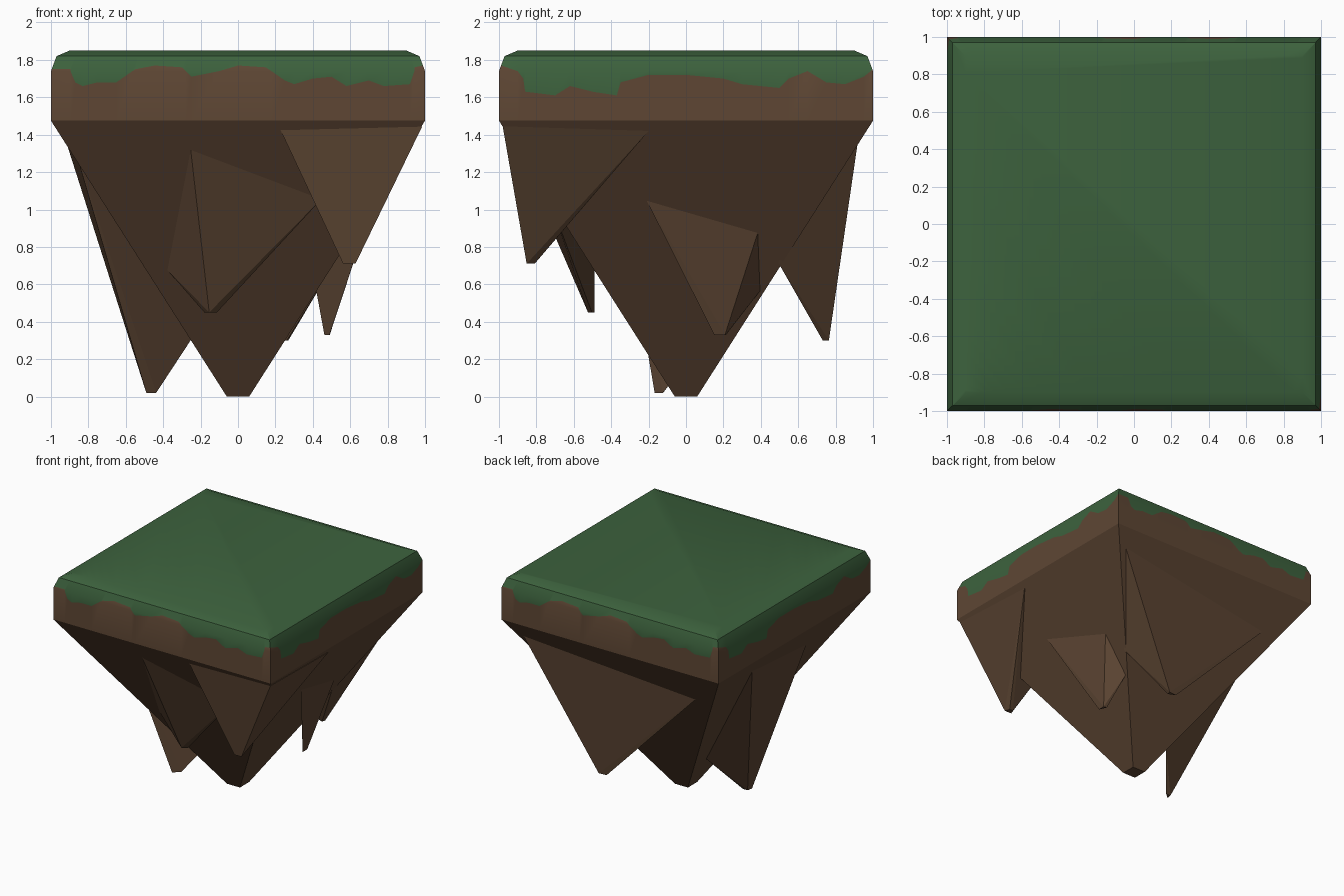
import bpy, bmesh
from mathutils import Vector

if "Cube" in bpy.data.objects:
    bpy.data.objects.remove(bpy.data.objects["Cube"])

def material(name, rgb):
    m = bpy.data.materials.new(name)
    m.diffuse_color = (*rgb, 1)
    m.use_nodes = True
    m.node_tree.nodes["Principled BSDF"].inputs["Base Color"].default_value = m.diffuse_color
    return m

soil = material("soil brown", (0.112, 0.062, 0.034))
grass = material("grass green", (0.046, 0.122, 0.047))

def finish(name, bm, mats):
    bmesh.ops.recalc_face_normals(bm, faces=bm.faces)
    me = bpy.data.meshes.new(name)
    bm.to_mesh(me)
    bm.free()
    for m in mats:
        me.materials.append(m)
    ob = bpy.data.objects.new(name, me)
    bpy.context.collection.objects.link(ob)
    return ob

# Slab: vertical wall, narrow bevel, grass line running round the sides
BASE, EDGE, LIP, TOP = 1.475, 1.74, 1.82, 1.85
front_line = [(-1, 1.75), (-.9, 1.75), (-.87, 1.68), (-.83, 1.66), (-.75, 1.68), (-.65, 1.68),
              (-.55, 1.75), (-.45, 1.77), (-.3, 1.76), (-.25, 1.71), (-.1, 1.74), (0, 1.77),
              (.15, 1.76), (.25, 1.69), (.3, 1.67), (.4, 1.70), (.5, 1.71), (.58, 1.66),
              (.7, 1.69), (.78, 1.66), (.92, 1.67), (.95, 1.76), (1, 1.77)]
right_line = [(-1, 1.77), (-.9, 1.74), (-.87, 1.70), (-.86, 1.63), (-.7, 1.61), (-.62, 1.66),
              (-.5, 1.63), (-.37, 1.61), (-.35, 1.68), (-.2, 1.72), (0, 1.72), (.2, 1.70),
              (.3, 1.67), (.5, 1.65), (.55, 1.70), (.65, 1.74), (.75, 1.68), (.85, 1.67),
              (.95, 1.71), (1, 1.75)]

def split_at_edge(line):
    """Add a point wherever the grass line crosses the bevel edge."""
    out = [line[0]]
    for (a, za), (b, zb) in zip(line, line[1:]):
        if (za - EDGE) * (zb - EDGE) < -1e-9:
            out.append((a + (b - a) * (EDGE - za) / (zb - za), EDGE))
        out.append((b, zb))
    return out

bm = bmesh.new()
cache = {}

def vert(p):
    key = tuple(round(c, 4) for c in p)
    if key not in cache:
        cache[key] = bm.verts.new(key)
    return cache[key]

def face(points, mat):
    vs = list(dict.fromkeys(vert(p) for p in points))
    if len(vs) > 2:
        bm.faces.new(vs).material_index = mat

def side_point(a, z, turn):
    r = 1 - max(0, z - EDGE) * 0.03 / (LIP - EDGE)
    x, y = a * r, -r
    for _ in range(turn):
        x, y = -y, x
    return (x, y, z)

rim = []
for turn in range(4):
    line = split_at_edge(right_line if turn % 2 else front_line)
    for (a, za), (b, zb) in zip(line, line[1:]):
        rows_a = [BASE, min(za, EDGE), max(za, EDGE), LIP]
        rows_b = [BASE, min(zb, EDGE), max(zb, EDGE), LIP]
        mats = [0, 0 if za + zb > 2 * EDGE else 1, 1]
        for i, m in enumerate(mats):
            face([side_point(a, rows_a[i], turn), side_point(b, rows_b[i], turn),
                  side_point(b, rows_b[i + 1], turn), side_point(a, rows_a[i + 1], turn)], m)
        rim.append(side_point(a, LIP, turn))
# Gently raised turf on top
s = 0.9 / 0.97
inner = [(x * s, y * s, TOP) for x, y, z in rim]
for i in range(len(rim)):
    j = (i + 1) % len(rim)
    face([rim[i], rim[j], inner[j], inner[i]], 1)
face(inner, 1)
slab = finish("grass_slab", bm, [soil, grass])
bpy.context.view_layer.objects.active = slab
slab.select_set(True)
bpy.ops.object.shade_smooth_by_angle(angle=0.5)
slab.select_set(False)

def hull(name, points):
    bm = bmesh.new()
    for p in points:
        bm.verts.new(p)
    bmesh.ops.convex_hull(bm, input=bm.verts)
    bmesh.ops.dissolve_limit(bm, angle_limit=0.01, verts=bm.verts, edges=bm.edges)
    return finish(name, bm, [soil])

# Main rock: upside-down pyramid with a blunt tip
hull("main_rock", [(x * r, y * r, z) for r, z in ((1, BASE), (0.06, 0))
                   for x in (-1, 1) for y in (-1, 1)])

# Spurs: blunt spikes; roots lie on the main rock and are pushed inside it
def spur(name, tip, roots, blunt=0.035, push=1.07):
    tip = Vector(tip)
    pts = []
    for r in roots:
        d = Vector(r) - tip
        pts.append(tip + d * push)
        flat = Vector((d.x, d.y, 0)).normalized()
        pts.append(tip + flat * blunt)
    hull(name, pts)

spur("corner_spur", (.595, -.84, .71),
     [(.22, -.97, 1.44), (.985, -.98, 1.445), (.97, -.2, 1.42), (.3, -.3, 1.4)], push=1.0)
spur("front_spur", (-.145, -.49, .45),
     [(-.25, -.89, 1.30), (.43, -.725, 1.04), (-.37, -.49, .67)])
spur("right_spur", (.47, .18, .33),
     [(.72, -.2, 1.03), (.615, .38, .87), (.42, .39, .56)])
spur("back_spur", (.235, .755, .30),
     [(.85, .915, 1.34), (-.655, .81, 1.18), (.5, .51, .69)])
spur("left_spur", (-.46, -.15, .02),
     [(-.91, .43, 1.34), (-.84, -.37, 1.22), (-.255, .09, .30)])
